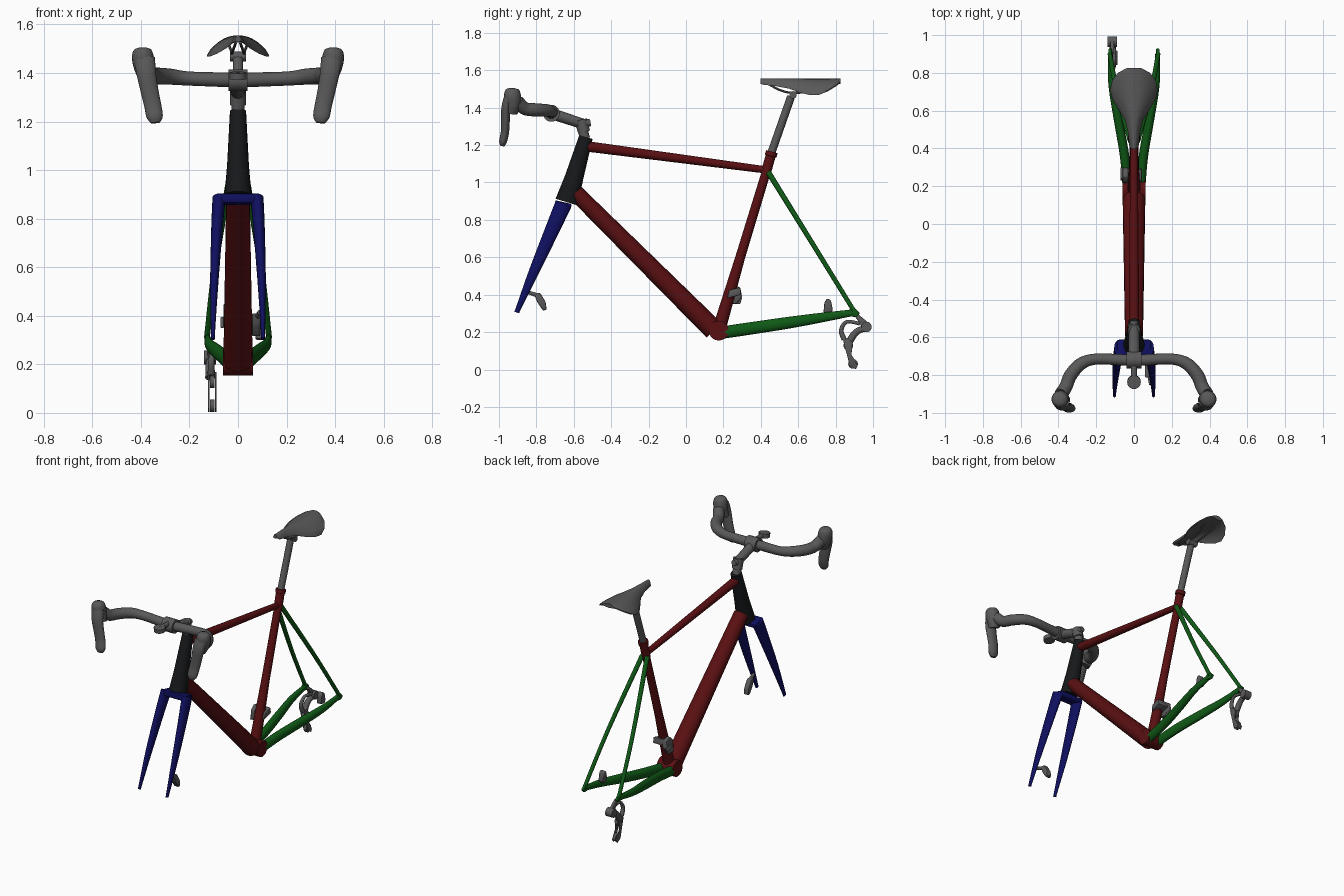
import bpy, bmesh, math
from mathutils import Vector

cube = bpy.data.objects.get("Cube")
if cube:
    bpy.data.objects.remove(cube)

X, Z = Vector((1, 0, 0)), Vector((0, 0, 1))


def material(name, rgb):
    m = bpy.data.materials.new(name)
    m.use_nodes = True
    m.diffuse_color = (*rgb, 1)
    m.node_tree.nodes["Principled BSDF"].inputs["Base Color"].default_value = (*rgb, 1)
    return m


RED = material("dark red", (.1, .005, .006))
GREEN = material("dark green", (.005, .1, .008))
BLUE = material("dark blue", (.005, .005, .12))
BLACK = material("black", (.008, .009, .01))
GREY = material("dark grey", (.1, .1, .1))


def finish(name, bm, mat):
    bmesh.ops.recalc_face_normals(bm, faces=bm.faces)
    me = bpy.data.meshes.new(name)
    bm.to_mesh(me)
    bm.free()
    me.materials.append(mat)
    ob = bpy.data.objects.new(name, me)
    bpy.context.collection.objects.link(ob)
    bpy.ops.object.select_all(action='DESELECT')
    ob.select_set(True)
    bpy.context.view_layer.objects.active = ob
    bpy.ops.object.shade_smooth_by_angle(angle=math.radians(40))
    return ob


def spline(pts, steps):
    """Catmull-Rom interpolation of (x, y, z, radius) points."""
    p = [Vector(q) for q in pts]
    p = [p[0] * 2 - p[1]] + p + [p[-1] * 2 - p[-2]]
    out = []
    for a, b, c, d in zip(p, p[1:], p[2:], p[3:]):
        for i in range(steps):
            t = i / steps
            out.append(.5 * (2 * b + (c - a) * t + (2 * a - 5 * b + 4 * c - d) * t * t
                             + (3 * b - a - 3 * c + d) * t ** 3))
    return out + [p[-2]]


def tube(name, pts, mat, steps=1, flat=1.0, ref=X, sides=20):
    """Sweep an ellipse along (x, y, z, radius) points; flat scales it along ref."""
    path = spline(pts, steps) if steps > 1 else [Vector(q) for q in pts]
    bm, rings = bmesh.new(), []
    for i, p in enumerate(path):
        tangent = (path[min(i + 1, len(path) - 1)] - path[max(i - 1, 0)]).to_3d().normalized()
        u = (ref - tangent * ref.dot(tangent)).normalized()
        v = tangent.cross(u)
        ring = []
        for k in range(sides):
            a = math.tau * k / sides
            ring.append(bm.verts.new(p.to_3d() + p.w * (u * flat * math.cos(a) + v * math.sin(a))))
        rings.append(ring)
    for a, b in zip(rings, rings[1:]):
        for k in range(sides):
            n = (k + 1) % sides
            bm.faces.new((a[k], a[n], b[n], b[k]))
    bm.faces.new(rings[0])
    bm.faces.new(rings[-1])
    return finish(name, bm, mat)


def plate(name, outline, x, width, mat, bevel=.006):
    """Extrude a (y, z) outline along x, with softened edges."""
    bm = bmesh.new()
    face = bm.faces.new([bm.verts.new((x - width / 2, y, z)) for y, z in outline])
    new = bmesh.ops.extrude_face_region(bm, geom=[face])["geom"]
    bmesh.ops.translate(bm, vec=X * width, verts=[v for v in new if isinstance(v, bmesh.types.BMVert)])
    bmesh.ops.bevel(bm, geom=bm.edges[:], offset=bevel, segments=2, affect='EDGES', profile=.5)
    return finish(name, bm, mat)


def axle(name, x0, x1, y, z, r, mat):
    return tube(name, [(x0, y, z, r), (x1, y, z, r)], mat, ref=Z)


# Main frame
tube("head_tube", [(0, -.638, .895, .062), (0, -.6, 1.02, .05), (0, -.535, 1.243, .037)], BLACK, flat=.9)
tube("down_tube", [(0, -.59, .945, .044), (0, .15, .21, .056)], RED, flat=1.08)
tube("top_tube", [(0, -.53, 1.193, .028), (0, .445, 1.065, .019)], RED)
tube("seat_tube", [(0, .175, .21, .036), (0, .29, .6, .026), (0, .43, 1.06, .024)], RED)
tube("seat_collar", [(0, .425, 1.045, .027), (0, .452, 1.14, .027), (0, .453, 1.142, .032),
                     (0, .459, 1.165, .032)], RED)
axle("bottom_bracket", -.061, .061, .175, .208, .053, RED)

# Rear triangle and fork legs, one per side
for s, side in ((1, "left"), (-1, "right")):
    tube(side + "_seat_stay", [(s * .018, .44, 1.055, .015), (s * .09, .7, .635, .013),
                               (s * .128, .9, .31, .012)], GREEN, steps=4)
    tube(side + "_chain_stay", [(s * .035, .19, .197, .033), (s * .05, .36, .222, .033),
                                (s * .085, .56, .252, .031), (s * .117, .74, .28, .025),
                                (s * .125, .9, .305, .017)], GREEN, steps=6, flat=.75)
    plate(side + "_dropout", [(.87, .285), (.87, .32), (.9, .33), (.93, .3), (.91, .28)],
          s * .126, .018, GREEN, .004)
    tube(side + "_fork_leg", [(s * .078, -.655, .885, .045), (s * .086, -.705, .77, .04),
                              (s * .098, -.81, .53, .028), (s * .103, -.895, .33, .014),
                              (s * .103, -.905, .305, .014)], BLUE, steps=4, flat=.6)
plate("fork_crown", [(-.7, .905), (-.61, .885), (-.618, .855), (-.7, .865)], 0, .18, BLUE, .01)

# Seatpost and saddle
tube("seatpost", [(0, .457, 1.16, .0215), (0, .562, 1.46, .0215)], GREY)
axle("saddle_clamp", -.032, .032, .572, 1.468, .02, GREY)
for s, side in ((1, "left"), (-1, "right")):
    tube(side + "_saddle_rail", [(s * .008, .44, 1.527, .006), (s * .02, .5, 1.495, .006),
                                 (s * .025, .56, 1.48, .006), (s * .025, .64, 1.485, .006),
                                 (s * .04, .74, 1.52, .006)], GREY, steps=4, sides=8)

# Saddle sections: y, half width, edge drop
sections = [(.398, .012, .015), (.41, .024, .025), (.48, .031, .033), (.55, .048, .046), (.61, .085, .068),
            (.66, .115, .08), (.71, .127, .08), (.76, .115, .06), (.8, .085, .035), (.825, .04, .014)]
bm, rows = bmesh.new(), []
for y, w, drop in sections:
    loop = []
    for sign, lift in ((1, 0), (-1, -.028)):
        for k in range(13):
            t = sign * (k / 6 - 1)
            thin = lift * (1 - .75 * t * t)
            loop.append(bm.verts.new((w * t, y, 1.555 - drop * abs(t) ** 2.2 + thin)))
    rows.append(loop)
for a, b in zip(rows, rows[1:]):
    for k in range(len(a)):
        n = (k + 1) % len(a)
        bm.faces.new((a[k], a[n], b[n], b[k]))
bm.faces.new(rows[0])
bm.faces.new(rows[-1])
finish("saddle", bm, GREY)

# Steerer spacers, stem and computer mount
tube("steerer_spacer", [(0, -.54, 1.235, .027), (0, -.553, 1.285, .027)], GREY)
tube("stem_clamp", [(0, -.545, 1.27, .033), (0, -.562, 1.335, .033)], GREY)
tube("stem", [(0, -.51, 1.32, .018), (0, -.55, 1.313, .028), (0, -.71, 1.365, .03)], GREY)
axle("bar_clamp", -.04, .04, -.72, 1.37, .045, GREY)
tube("mount_arm", [(0, -.72, 1.39, .015), (0, -.83, 1.39, .015)], GREY)
tube("mount_disc", [(0, -.835, 1.375, .036), (0, -.838, 1.402, .036)], GREY)

# Handlebar, hoods and brake levers
half = [(.05, -.72, 1.372, .03), (.2, -.715, 1.377, .029), (.28, -.74, 1.385, .033),
        (.335, -.8, 1.388, .035), (.36, -.86, 1.395, .035), (.385, -.9, 1.43, .036)]
for s, side in ((1, "left"), (-1, "right")):
    bar = [(0, -.72, 1.37, .03)] + half
    tube(side + "_handlebar", [(s * x, y, z, r) for x, y, z, r in bar], GREY, steps=6, ref=Z)
    tube(side + "_hood", [(s * x, y, z, r) for x, y, z, r in (
        (.392, -.93, 1.505, .015), (.392, -.93, 1.495, .036), (.392, -.928, 1.465, .045),
        (.385, -.925, 1.42, .042), (.372, -.935, 1.375, .035))], GREY, steps=4)
    tube(side + "_brake_lever", [(s * x, y, z, r) for x, y, z, r in (
        (.385, -.945, 1.46, .027), (.378, -.962, 1.4, .025), (.365, -.965, 1.33, .023),
        (.352, -.968, 1.27, .022), (.343, -.978, 1.22, .021), (.341, -.983, 1.195, .012))],
        GREY, steps=4, flat=1.6)

# Disc brake calipers, on the left
plate("front_caliper", [(-.815, .41), (-.78, .41), (-.75, .36), (-.745, .32), (-.765, .315), (-.795, .36)],
      .075, .035, GREY)
tube("front_caliper_arm", [(.09, -.85, .415, .01), (.08, -.79, .395, .012)], GREY, sides=10)
plate("rear_caliper", [(.735, .305), (.74, .36), (.755, .38), (.775, .37), (.785, .32), (.775, .3)],
      .09, .035, GREY)

# Front derailleur around the seat tube
plate("front_derailleur_body", [(.215, .36), (.22, .42), (.25, .45), (.29, .44), (.3, .39), (.27, .35)],
      -.045, .03, GREY)
plate("front_derailleur_cage", [(.23, .35), (.24, .395), (.3, .385), (.29, .35)], -.065, .014, GREY, .003)
plate("front_derailleur_clamp", [(.22, .38), (.23, .425), (.29, .44), (.295, .4)], 0, .085, GREY)

# Rear derailleur, on the right
plate("derailleur_hanger", [(.9, .29), (.915, .3), (.99, .238), (.985, .215), (.95, .21)], -.115, .02, GREY, .004)
axle("derailleur_pivot", -.14, -.09, .965, .228, .028, GREY)
tube("derailleur_link", [(-.11, .96, .222, .016), (-.115, .91, .2, .018), (-.115, .87, .145, .02)],
     GREY, steps=4)
tube("derailleur_outer_link", [(-.105, .93, .245, .01), (-.105, .86, .255, .01), (-.11, .83, .21, .013),
                               (-.11, .845, .16, .015)], GREY, steps=5, sides=10)
for x in (-.12, -.092):
    plate("derailleur_cage", [(.84, .155), (.865, .17), (.89, .14), (.885, .08), (.918, .02), (.908, .002),
                              (.875, .02), (.86, .08)], x, .007, GREY, .002)
axle("upper_pulley", -.115, -.097, .868, .128, .026, GREY)
axle("lower_pulley", -.115, -.097, .893, .03, .026, GREY)
